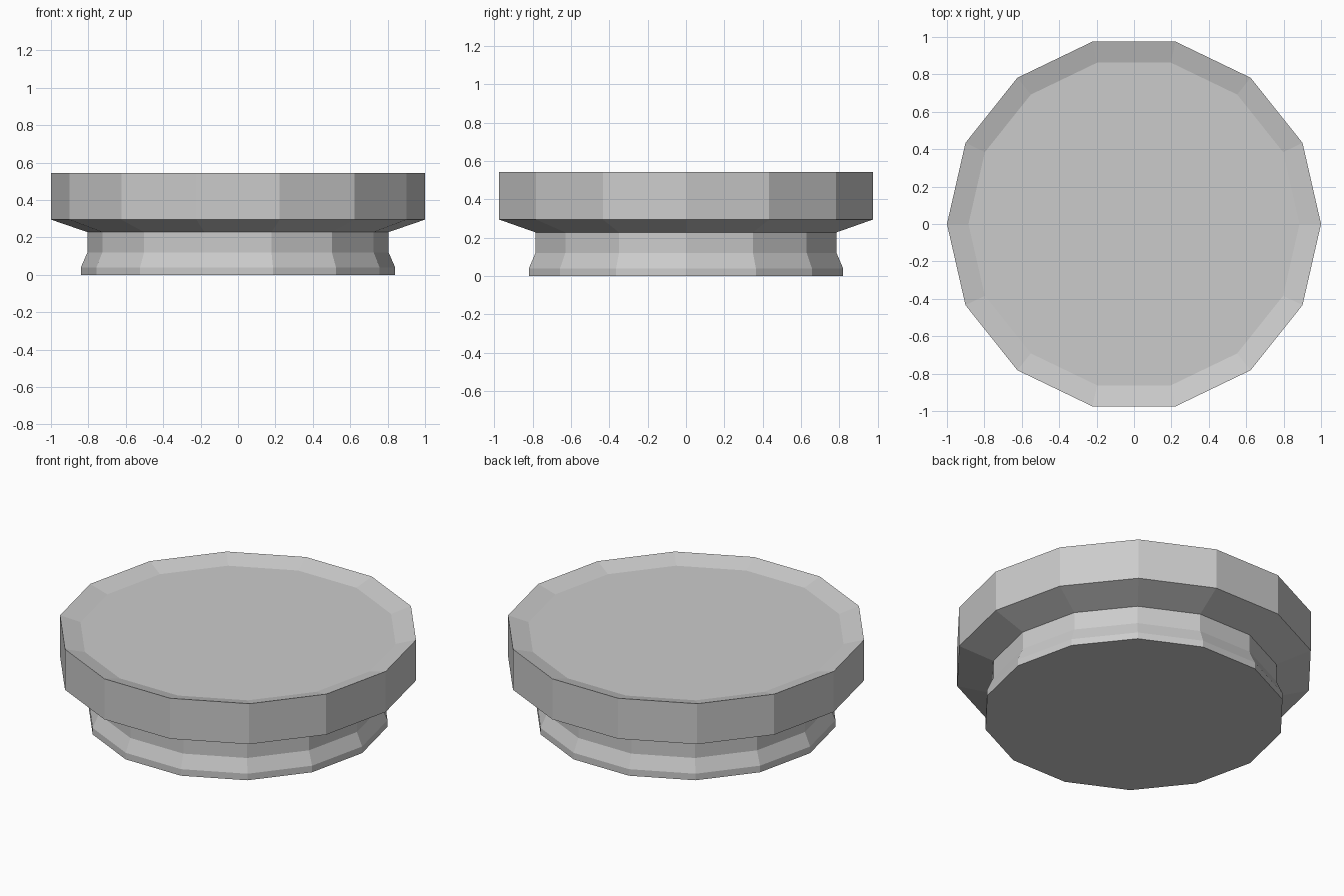
import bpy, bmesh
from math import cos, sin, tau

if "Cube" in bpy.data.objects:
    bpy.data.objects.remove(bpy.data.objects["Cube"])

SIDES = 14


def lathe(name, profile):
    """Closed faceted solid from (radius, height) points, bottom to top."""
    bm = bmesh.new()
    rings = [[bm.verts.new((r * cos(tau * i / SIDES), r * sin(tau * i / SIDES), z))
              for i in range(SIDES)] for r, z in profile]
    for low, high in zip(rings, rings[1:]):
        for i in range(SIDES):
            j = (i + 1) % SIDES
            bm.faces.new((low[i], low[j], high[j], high[i]))
    bm.faces.new(rings[0][::-1])
    bm.faces.new(rings[-1])
    bmesh.ops.recalc_face_normals(bm, faces=bm.faces)
    mesh = bpy.data.meshes.new(name)
    bm.to_mesh(mesh)
    bm.free()
    obj = bpy.data.objects.new(name, mesh)
    bpy.context.collection.objects.link(obj)
    return obj


# Flared foot, narrow neck, wide head and shallow dished top
lathe("round_pedestal", [
    (0.84, 0.0), (0.84, 0.04),
    (0.805, 0.12), (0.805, 0.228),
    (1.0, 0.295), (1.0, 0.543),
    (0.885, 0.51),
])
